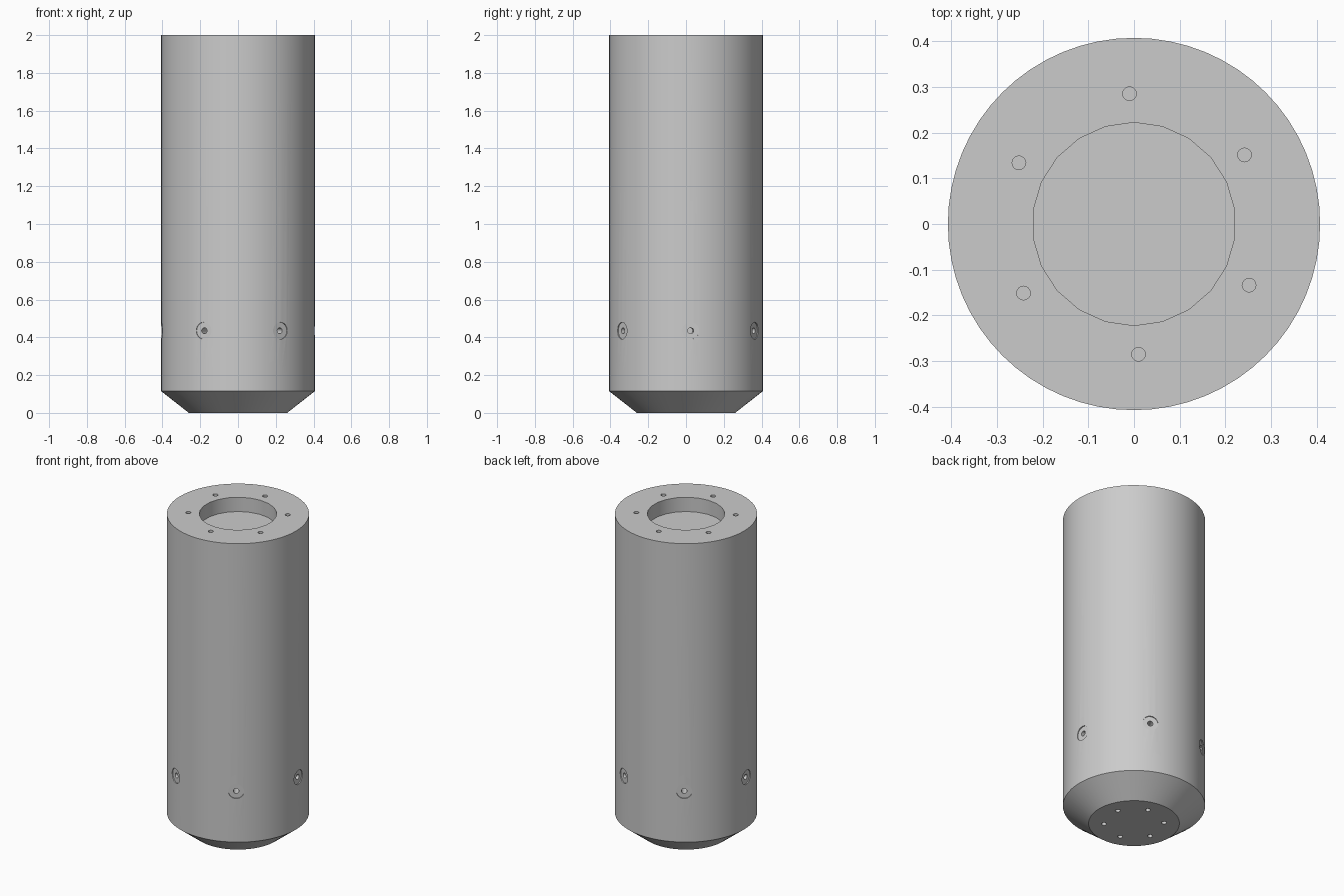
import bpy, bmesh
from math import radians, cos, sin, pi
from mathutils import Matrix, Vector

cube = bpy.data.objects.get("Cube")
if cube:
    bpy.data.objects.remove(cube)

grey = bpy.data.materials.new("satin grey")
grey.use_nodes = True
colour = (0.6, 0.6, 0.6, 1)
grey.diffuse_color = colour
grey.node_tree.nodes["Principled BSDF"].inputs["Base Color"].default_value = colour


def make_object(name, bm):
    mesh = bpy.data.meshes.new(name)
    bm.to_mesh(mesh)
    bm.free()
    mesh.materials.append(grey)
    obj = bpy.data.objects.new(name, mesh)
    bpy.context.collection.objects.link(obj)
    return obj


def add_frustum(bm, low, high, r_low, r_high, sides):
    """Closed cylinder or cone running from point low to point high."""
    low, high = Vector(low), Vector(high)
    axis = high - low
    turn = axis.to_track_quat('Z', 'Y').to_matrix().to_4x4()
    bmesh.ops.create_cone(bm, cap_ends=True, segments=sides, radius1=r_low,
                          radius2=r_high, depth=axis.length,
                          matrix=Matrix.Translation((low + high) / 2) @ turn)


def ring(radius, start, z):
    """Six points evenly spaced around the axis."""
    for k in range(6):
        a = radians(start + 60 * k)
        yield Vector((radius * cos(a), radius * sin(a), z))


def cut(obj, cutters):
    """Subtract each group of non-overlapping cutters, then shade."""
    bpy.context.view_layer.objects.active = obj
    for bm in cutters:
        tool = make_object("hole_cutter", bm)
        tool.hide_render = True
        mod = obj.modifiers.new("holes", 'BOOLEAN')
        mod.operation = 'DIFFERENCE'
        mod.solver = 'EXACT'
        mod.object = tool
        bpy.ops.object.modifier_apply(modifier=mod.name)
        bpy.data.objects.remove(tool)
    bpy.ops.object.select_all(action='DESELECT')
    obj.select_set(True)
    bpy.ops.object.shade_smooth_by_angle(angle=radians(30))


R, SEAM, TOP = 0.407, 0.19, 2.0
up = Vector((0, 0, 1))

# Main barrel
bm = bmesh.new()
add_frustum(bm, (0, 0, SEAM), (0, 0, TOP), R, R, 64)
barrel = make_object("barrel", bm)

# Top recess with its ring of bolt holes, and shallow spot faces on the side
wide = bmesh.new()
add_frustum(wide, (0, 0, TOP - 0.09), (0, 0, TOP + 0.1), 0.222, 0.222, 22)
for p in ring(0.285, 32, TOP):
    add_frustum(wide, p - up * 0.08, p + up * 0.05, 0.015, 0.015, 16)
for p in ring(1, 3.5, 0):
    z = up * 0.435
    add_frustum(wide, p * (R - 0.007) + z, p * (R + 0.05) + z, 0.045, 0.045, 24)

# Screw holes in the middle of the spot faces
narrow = bmesh.new()
for p in ring(1, 3.5, 0):
    z = up * 0.435
    add_frustum(narrow, p * (R - 0.08) + z, p * (R + 0.1) + z, 0.016, 0.016, 16)
cut(barrel, [wide, narrow])

# Chamfered end cap, turned as one profile
bm = bmesh.new()
profile = [(0, 0), (0.26, 0), (R, 0.115), (R, SEAM), (0, SEAM)]
verts = [bm.verts.new((r, 0, z)) for r, z in profile]
edges = [bm.edges.new(pair) for pair in zip(verts, verts[1:])]
bmesh.ops.spin(bm, geom=verts + edges, axis=up, cent=(0, 0, 0),
               angle=2 * pi, steps=64, use_duplicate=False)
bmesh.ops.remove_doubles(bm, verts=bm.verts[:], dist=0.0005)
bmesh.ops.recalc_face_normals(bm, faces=bm.faces[:])
end_cap = make_object("end_cap", bm)

# Bolt holes in the underside
under = bmesh.new()
for p in ring(0.172, 17.5, 0):
    add_frustum(under, p - up * 0.05, p + up * 0.08, 0.015, 0.015, 16)
cut(end_cap, [under])
